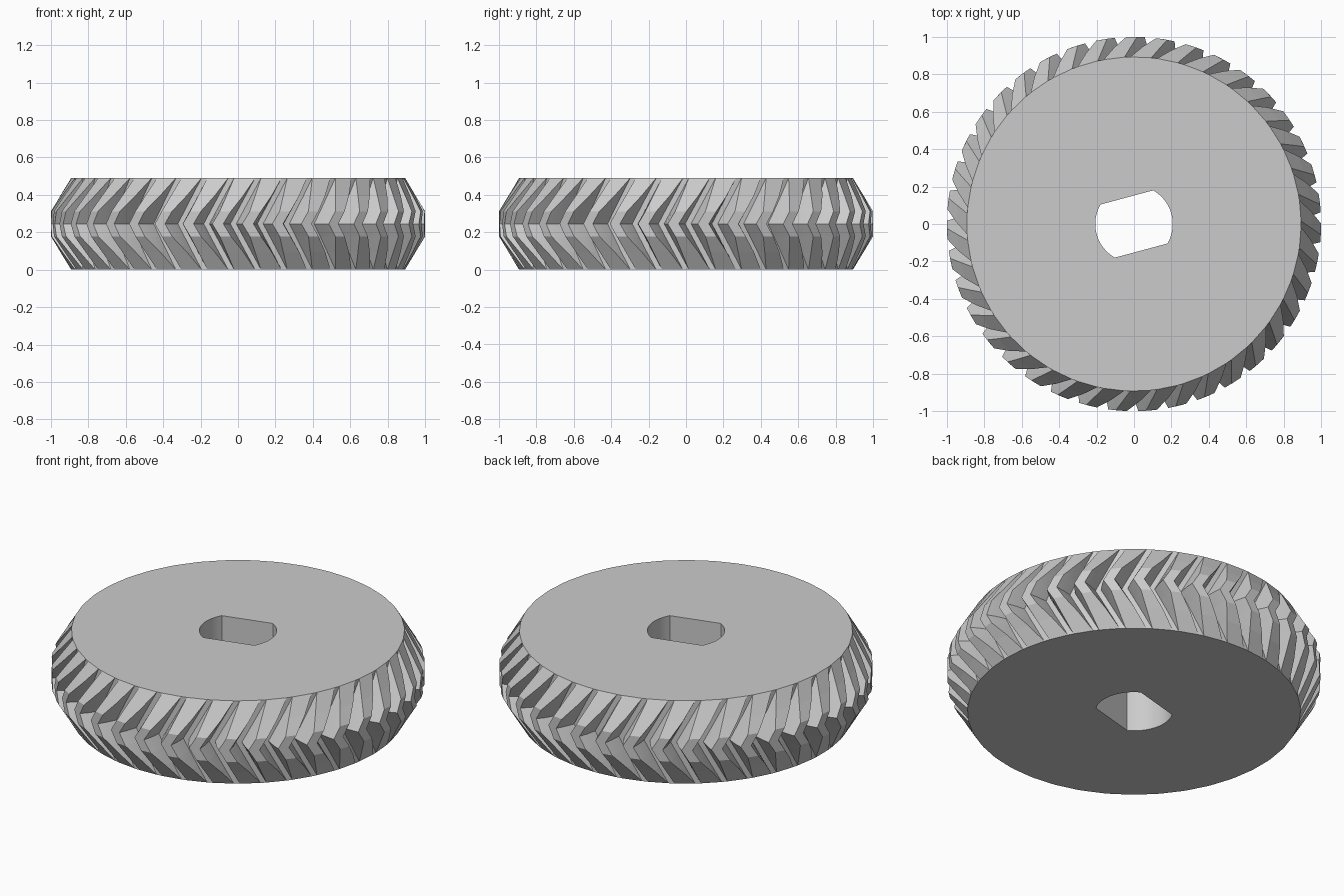
import bpy, bmesh
from math import sin, cos, radians, asin, degrees

cube = bpy.data.objects.get("Cube")
if cube:
    bpy.data.objects.remove(cube, do_unlink=True)

TEETH = 39
PITCH = 360 / TEETH
PHASE = 88.4            # angle of the first tooth at mid height
HEIGHT, MID = 0.49, 0.245
ROOT, KINK, TIP = 0.893, 0.95, 1.0
CHAMFER = 0.178         # height of each conical edge
TWIST = 8.5             # degrees from mid height to either face
HALF = {ROOT: 3.6, KINK: 2.7, TIP: 1.7}   # tooth half-widths in degrees


def polar(r, deg, z):
    return r * cos(radians(deg)), r * sin(radians(deg)), z


def half_width(r):
    a, b = (ROOT, KINK) if r <= KINK else (KINK, TIP)
    return HALF[a] + (HALF[b] - HALF[a]) * (r - a) / (b - a)


def gear_section(z):
    """Tooth outline at height z, trimmed by the conical edges."""
    edge = min(z, HEIGHT - z)
    outer = min(TIP, ROOT + (TIP - ROOT) * edge / CHAMFER)
    twist = TWIST * abs(z - MID) / MID
    flank = [(r, half_width(r)) for r in (ROOT, min(KINK, outer), outer)]
    tooth = [(r, -h) for r, h in flank] + flank[::-1]
    return [polar(r, PHASE + k * PITCH + twist + a, z)
            for k in range(TEETH) for r, a in tooth]


def bore_section(z):
    """Round hole with two parallel flats."""
    radius, flat, turn, steps = 0.207, 0.147, 15, 12
    reach = degrees(asin(flat / radius))
    return [polar(radius, turn + side - reach + 2 * reach * i / steps, z)
            for side in (0, 180) for i in range(steps + 1)]


def loft(bm, sections):
    rings = [[bm.verts.new(p) for p in s] for s in sections]
    for low, high in zip(rings, rings[1:]):
        n = len(low)
        for i in range(n):
            j = (i + 1) % n
            bm.faces.new((low[i], low[j], high[j], high[i]))


steel = bpy.data.materials.new("plain grey")
steel.use_nodes = True
grey = (0.6, 0.6, 0.6, 1)
steel.diffuse_color = grey
steel.node_tree.nodes["Principled BSDF"].inputs["Base Color"].default_value = grey

# Toothed rim and bore wall
bm = bmesh.new()
kink_z = CHAMFER * (KINK - ROOT) / (TIP - ROOT)
lower = [0, kink_z, CHAMFER]
levels = lower + [MID] + [HEIGHT - z for z in reversed(lower)]
loft(bm, [gear_section(z) for z in levels])
loft(bm, [bore_section(z) for z in (0, HEIGHT)])
bmesh.ops.remove_doubles(bm, verts=bm.verts, dist=0.0002)

# Flat faces around the hole
for z in (0, HEIGHT):
    rim = [e for e in bm.edges if e.is_boundary
           and all(abs(v.co.z - z) < 0.001 for v in e.verts)]
    bmesh.ops.triangle_fill(bm, use_beauty=True, edges=rim,
                            normal=(0, 0, 1 if z else -1))
bmesh.ops.recalc_face_normals(bm, faces=bm.faces)

mesh = bpy.data.meshes.new("herringbone_gear")
bm.to_mesh(mesh)
bm.free()
mesh.materials.append(steel)
gear = bpy.data.objects.new("herringbone_gear", mesh)
bpy.context.collection.objects.link(gear)

# Smooth only the curved bore wall
for face in mesh.polygons:
    x, y, _ = face.center
    face.use_smooth = x * x + y * y < 0.06 and abs(face.normal.z) < 0.5
for edge in mesh.edges:
    a, b = (mesh.vertices[i].co for i in edge.vertices)
    edge.use_edge_sharp = abs(a.z - b.z) < 0.001
bpy.context.view_layer.objects.active = gear
gear.select_set(True)
bpy.ops.object.shade_smooth_by_angle(angle=radians(12))
